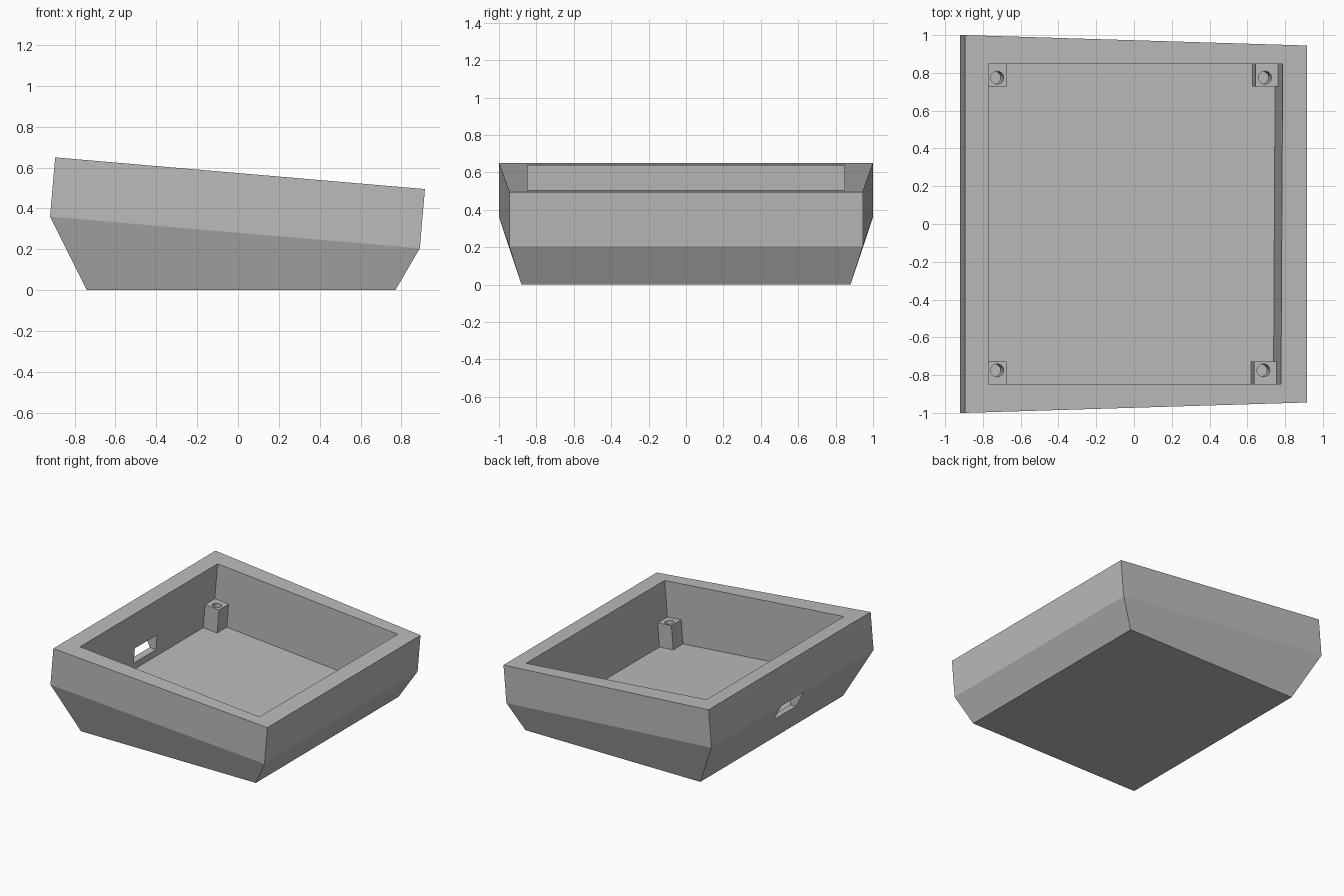
import bpy, bmesh, math
from mathutils import Matrix, Vector

cube = bpy.data.objects.get("Cube")
if cube:
    bpy.data.objects.remove(cube, do_unlink=True)

grey = bpy.data.materials.new("plain grey")
grey.use_nodes = True
colour = (0.5, 0.5, 0.5, 1)
grey.diffuse_color = colour
grey.node_tree.nodes["Principled BSDF"].inputs["Base Color"].default_value = colour

# Frame of the sloping rim: u along the slope, w along its normal
TILT = math.atan2(0.155, 1.81)
FRAME = Matrix.Translation((0, 0, 0.573)) @ Matrix.Rotation(TILT, 4, 'Y')
FLOOR, POST_TOP = -0.465, -0.28
WALL_Y = 0.848


def loft(name, rings, matrix=Matrix()):
    """Closed solid through rings of equal point count, bottom to top."""
    bm = bmesh.new()
    loops = [[bm.verts.new(matrix @ Vector(p)) for p in ring] for ring in rings]
    n = len(loops[0])
    bm.faces.new(loops[0][::-1])
    bm.faces.new(loops[-1])
    for a, b in zip(loops, loops[1:]):
        for i in range(n):
            j = (i + 1) % n
            bm.faces.new((a[i], a[j], b[j], b[i]))
    bmesh.ops.recalc_face_normals(bm, faces=bm.faces)
    mesh = bpy.data.meshes.new(name)
    bm.to_mesh(mesh)
    bm.free()
    mesh.materials.append(grey)
    obj = bpy.data.objects.new(name, mesh)
    bpy.context.collection.objects.link(obj)
    return obj


def prism(name, outline, w0, w1):
    return loft(name, [[(u, v, w) for u, v in outline] for w in (w0, w1)], FRAME)


def rect(u0, u1, v0, v1):
    return [(u0, v0), (u1, v0), (u1, v1), (u0, v1)]


def cut(target, cutter):
    cutter.hide_render = True
    mod = target.modifiers.new("cut", 'BOOLEAN')
    mod.operation = 'DIFFERENCE'
    mod.solver = 'EXACT'
    mod.object = cutter
    bpy.context.view_layer.objects.active = target
    bpy.ops.object.modifier_apply(modifier=mod.name)
    bpy.data.objects.remove(cutter, do_unlink=True)


def shell_ring(left, right):
    """Four corners from (x, half depth, z) at the left and right ends."""
    (xl, yl, zl), (xr, yr, zr) = left, right
    return [(xl, -yl, zl), (xr, -yr, zr), (xr, yr, zr), (xl, yl, zl)]


# Outer tray: flared base, then a wedge-shaped upper band
tray = loft("tray", [
    shell_ring((-0.74, 0.88, 0), (0.77, 0.88, 0)),
    shell_ring((-0.92, 1.0, 0.36), (0.89, 0.945, 0.205)),
    shell_ring((-0.895, 1.0, 0.65), (0.915, 0.945, 0.495)),
])

# Cavity, sunk square to the rim
cavity = [(-0.773, -WALL_Y), (0.781, -WALL_Y), (0.79, WALL_Y), (-0.773, WALL_Y)]
cut(tray, prism("cavity_cutter", cavity, FLOOR, 0.2))

# Cable window through the thick wall
cut(tray, prism("window_cutter", rect(-1.05, -0.7, -0.137, 0.137), -0.41, -0.292))

# Corner posts with screw holes
for side, wall in (("left", -0.773), ("right", 0.786)):
    for end, sy in (("front", -1), ("back", 1)):
        sx = 1 if wall > 0 else -1
        edge = wall + (0.004 * sy if sx > 0 else 0)
        inner = edge - sx * 0.12
        us = sorted((inner, edge + sx * 0.005))
        vs = sorted((sy * 0.728, sy * (WALL_Y + 0.005)))
        post = prism(f"post_{end}_{side}", rect(*us, *vs), FLOOR - 0.01, POST_TOP)
        cu, cv = inner + sx * 0.05, sy * 0.775
        circle = [(cu + 0.034 * math.cos(a), cv + 0.034 * math.sin(a))
                  for a in (math.tau * i / 24 for i in range(24))]
        cut(post, prism("hole_cutter", circle, FLOOR + 0.005, POST_TOP + 0.1))
